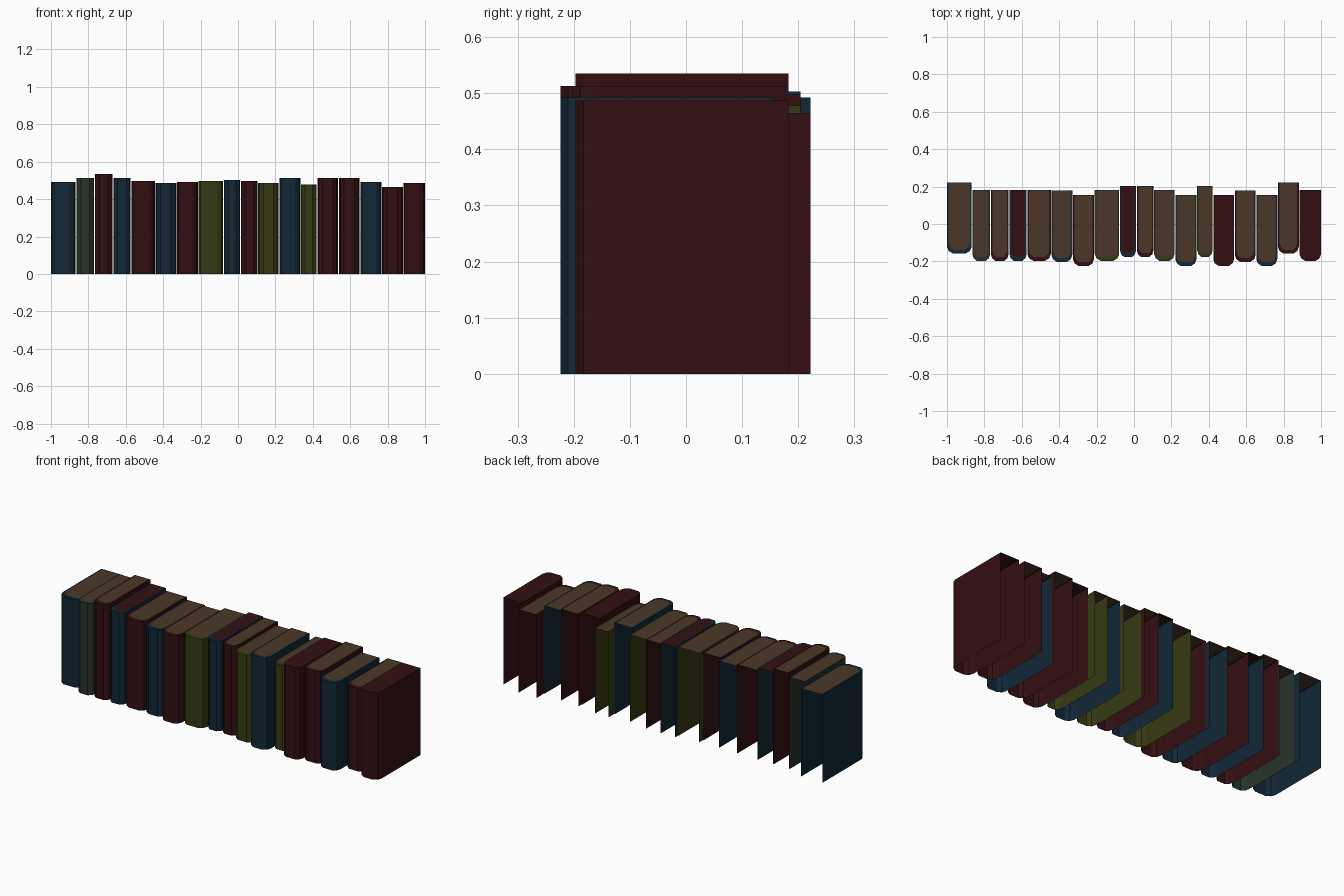
import bpy, bmesh

if "Cube" in bpy.data.objects:
    bpy.data.objects.remove(bpy.data.objects["Cube"])

def material(name, rgb):
    m = bpy.data.materials.new(name)
    m.diffuse_color = (*rgb, 1.0)
    m.use_nodes = True
    m.node_tree.nodes["Principled BSDF"].inputs["Base Color"].default_value = m.diffuse_color
    return m

M = {
    "maroon": material("maroon", (0.034, 0.0048, 0.006)),
    "blue": material("navy blue", (0.0056, 0.021, 0.037)),
    "olive": material("olive green", (0.037, 0.042, 0.006)),
    "grey": material("grey green", (0.021, 0.033, 0.023)),
    "tan": material("tan paper", (0.070, 0.039, 0.020)),
}
DEPTH = 0.38

# right edge x, height, back y, cover colour, page colour
BOOKS = [
    (-0.866, 0.492, 0.222, "blue", "tan"),
    (-0.767, 0.513, 0.183, "grey", "tan"),
    (-0.668, 0.535, 0.183, "maroon", "tan"),
    (-0.572, 0.513, 0.183, "blue", "maroon"),
    (-0.443, 0.498, 0.183, "maroon", "tan"),
    (-0.328, 0.485, 0.178, "blue", "tan"),
    (-0.212, 0.492, 0.156, "maroon", "tan"),
    (-0.077, 0.498, 0.183, "olive", "tan"),
    (0.013, 0.503, 0.204, "blue", "maroon"),
    (0.106, 0.498, 0.204, "maroon", "tan"),
    (0.219, 0.487, 0.183, "olive", "tan"),
    (0.336, 0.513, 0.156, "blue", "tan"),
    (0.422, 0.478, 0.204, "olive", "tan"),
    (0.537, 0.513, 0.156, "maroon", "maroon"),
    (0.652, 0.513, 0.178, "maroon", "tan"),
    (0.768, 0.492, 0.156, "blue", "tan"),
    (0.883, 0.465, 0.222, "maroon", "tan"),
    (1.000, 0.487, 0.183, "maroon", "maroon"),
]

def outline(x0, x1, front, back):
    """Open U outline: left board, rounded spine, right board."""
    c, h = (x0 + x1) / 2, (x1 - x0) / 2
    right = [(0.5, front), (0.86, front + 0.014), (1.0, front + 0.036), (1.0, back)]
    return ([(c - k * h, y) for k, y in reversed(right)]
            + [(c + k * h, y) for k, y in right])

def book(name, x0, x1, height, back, cover, pages):
    front = back - DEPTH
    bm = bmesh.new()
    outer = outline(x0, x1, front, back)
    inner = outline(x0 + 0.009, x1 - 0.009, front + 0.02, back)
    low = [bm.verts.new((x, y, 0)) for x, y in outer]
    top = [bm.verts.new((x, y, height)) for x, y in outer]
    rim = [bm.verts.new((x, y, height)) for x, y in inner]
    # cover boards and spine, then the cover rim around the pages
    for i in range(len(outer) - 1):
        bm.faces.new((low[i], low[i + 1], top[i + 1], top[i]))
        bm.faces.new((top[i], top[i + 1], rim[i + 1], rim[i]))
    # page tops
    bm.faces.new(rim).material_index = 1
    mesh = bpy.data.meshes.new(name)
    bm.to_mesh(mesh)
    bm.free()
    mesh.materials.append(M[cover])
    mesh.materials.append(M[pages])
    bpy.context.collection.objects.link(bpy.data.objects.new(name, mesh))

# row of books, each with a hairline gap to its neighbour
left = -1.0
for n, (right, height, back, cover, pages) in enumerate(BOOKS, 1):
    x0 = left if n == 1 else left + 0.002
    x1 = right if n == len(BOOKS) else right - 0.002
    book(f"book_{n:02d}", x0, x1, height, back, cover, pages)
    left = right
